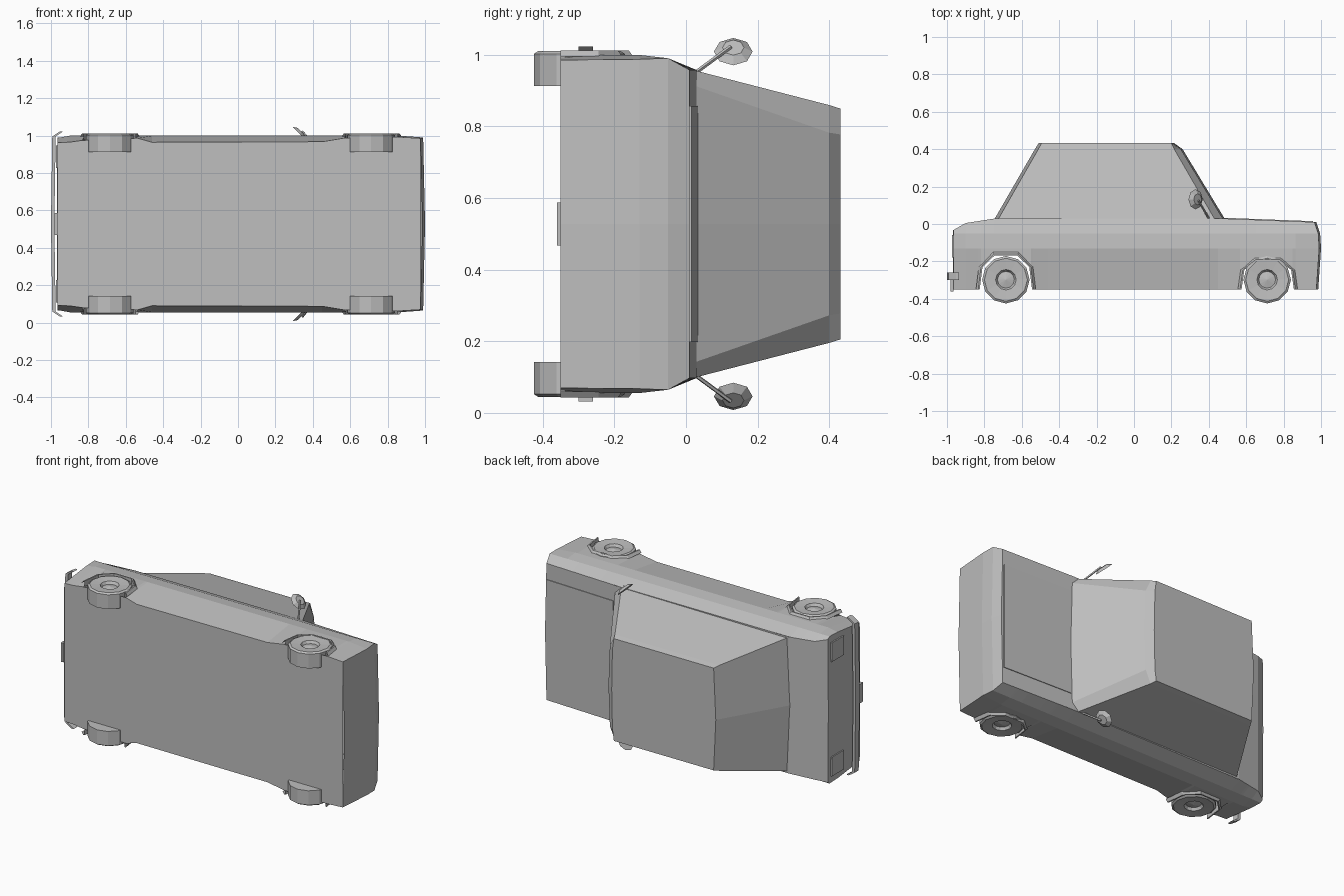
import bpy, bmesh, math
from mathutils import Vector, Matrix

old = bpy.data.objects.get("Cube")
if old:
    bpy.data.objects.remove(old)

# The car lies on its side: x is its length, y its height, z its width
MID = 0.5275

grey = bpy.data.materials.new("plain_grey")
grey.use_nodes = True
COLOUR = (0.52, 0.52, 0.52, 1)
grey.diffuse_color = COLOUR
grey.node_tree.nodes["Principled BSDF"].inputs["Base Color"].default_value = COLOUR


def finish(name, bm, merge=True):
    if merge:
        bmesh.ops.remove_doubles(bm, verts=bm.verts, dist=0.0005)
    bmesh.ops.recalc_face_normals(bm, faces=bm.faces)
    mesh = bpy.data.meshes.new(name)
    bm.to_mesh(mesh)
    bm.free()
    mesh.materials.append(grey)
    ob = bpy.data.objects.new(name, mesh)
    ob.location.z = MID
    bpy.context.collection.objects.link(ob)
    return ob


def strip(bm, a, b, closed=False):
    """Quads between two rows of points."""
    n = len(a)
    for i in range(n if closed else n - 1):
        j = (i + 1) % n
        bm.faces.new([bm.verts.new(p) for p in (a[i], a[j], b[j], b[i])])


def cap(bm, pts):
    bm.faces.new([bm.verts.new(p) for p in pts])


def flip(pts):
    return [(x, y, -z) for x, y, z in pts]


def box(name, lo, hi):
    bm = bmesh.new()
    lo, hi = Vector(lo), Vector(hi)
    bmesh.ops.create_cube(bm, size=1)
    for v in bm.verts:
        v.co = (lo + hi) / 2 + v.co * (hi - lo)
    return finish(name, bm)


def piecewise(x, table):
    for (x0, y0), (x1, y1) in zip(table, table[1:]):
        if x <= x1:
            return y0 + (y1 - y0) * (x - x0) / (x1 - x0)
    return table[-1][1]


# Wheel arch outline, half of it, relative to the wheel centre
ARCHES = {"rear": (-0.685, 0.0), "front": (0.715, -0.03)}


def arch(cx, drop, grow):
    half = [(-0.14 - grow, -0.35), (-0.125 - grow, -0.23 + drop * 0.5),
            (-0.06 - grow / 2, -0.168 + drop + grow)]
    full = half + [(-x, y) for x, y in reversed(half)]
    return [(cx + x, y) for x, y in full]


# Lower body: side panels hang from the belt line, open at the wheel arches
DECK = [(-0.97, -0.035), (-0.9, 0.005), (-0.74, 0.03), (0.46, 0.03), (0.965, 0.01)]
SILL = [(-0.965, 0.435), (-0.84, 0.44), (-0.82, 0.46), (-0.54, 0.46), (-0.46, 0.437),
        (0.45, 0.44), (0.57, 0.46), (0.86, 0.465), (0.975, 0.458)]
low = [(-0.965, -0.35), (-0.9, -0.35)] + arch(*ARCHES["rear"], 0.008)
low += [(-0.46, -0.35), (0.45, -0.35)] + arch(*ARCHES["front"], 0.008) + [(0.975, -0.35)]

sill, bulge, shoulder, belt = [], [], [], []
for i, (x, y) in enumerate(low):
    nose = i == len(low) - 1
    tail = i == 0
    width = piecewise(x, SILL) if y < -0.3 else 0.472
    sill.append((x, y, width))
    bulge.append((x + 0.015 * nose, -0.13, 0.46 if nose or tail else 0.472))
    shoulder.append((x + 0.01 * nose, -0.05, 0.463))
    belt.append((x - 0.01 * nose, piecewise(x, DECK), 0.43 + 0.02 * tail))

bm = bmesh.new()
rows = [sill, bulge, shoulder, belt]
for a, b in zip(rows, rows[1:]):
    strip(bm, a, b)
    strip(bm, flip(a), flip(b))
# deck, split where the cabin begins and ends so the boot and bonnet slope
top = [belt[0], (-0.9, 0.005, 0.435), (-0.74, 0.03, 0.43), (0.46, 0.03, 0.43), belt[-1]]
strip(bm, top, flip(top))
# slightly bowed nose and tail
for end, bow in ((0, -0.004), (-1, 0.01)):
    side = [r[end] for r in rows]
    middle = [(x + bow, y, 0) for x, y, z in side]
    strip(bm, side, middle)
    strip(bm, middle, flip(side))
    cap(bm, [side[-1], middle[-1], flip(side)[-1]])
finish("lower_body", bm)

# Floor
bm = bmesh.new()
edge = [p for p in sill if p[1] < -0.34]
strip(bm, edge, flip(edge))
finish("floor", bm)

# Cabin: bowed windscreen, folded rear window, flat sides
half_rings = [
    (0.028, [(0.485, 0), (0.475, 0.385), (0.43, 0.428), (-0.725, 0.42), (-0.745, 0)]),
    (0.40, [(0.26, 0), (0.25, 0.255), (0.215, 0.332), (-0.512, 0.332), (-0.53, 0)]),
    (0.432, [(0.215, 0), (0.21, 0.25), (0.20, 0.322), (-0.495, 0.322), (-0.51, 0)]),
]
bm = bmesh.new()
rings = []
for y, pts in half_rings:
    ring = [(x, y, z) for x, z in pts]
    rings.append(ring + flip(ring[-2:0:-1]))
for a, b in zip(rings, rings[1:]):
    strip(bm, a, b, closed=True)
cap(bm, rings[-1])
finish("cabin", bm)

# Bonnet lid, a thin raised panel
bm = bmesh.new()
lid = [(0.485, 0.033, 0.33), (0.958, 0.015, 0.33)]
lid += flip(reversed(lid))
cap(bm, lid)
strip(bm, lid, [(x, y - 0.012, z) for x, y, z in lid], closed=True)
finish("bonnet_lid", bm)

# Wheel arch flares
for place, (cx, drop) in ARCHES.items():
    for side, s in (("left", -1), ("right", 1)):
        outer = [(x, y, 0.468 * s) for x, y in arch(cx, drop, 0.02)]
        lip = [(x, y, 0.485 * s) for x, y in arch(cx, drop, 0.008)]
        inner = [(x, y, 0.485 * s) for x, y in arch(cx, drop, 0)]
        back = [(x, y, 0.45 * s) for x, y in arch(cx, drop, 0)]
        bm = bmesh.new()
        for a, b in ((outer, lip), (lip, inner), (inner, back)):
            strip(bm, a, b)
        finish(f"{place}_{side}_arch", bm)

# Wheels: twelve-sided, with a dished hub
TYRE = [(0, 0.385), (0.127, 0.385), (0.127, 0.475), (0.115, 0.483),
        (0.055, 0.478), (0.045, 0.462), (0, 0.472)]
SIDES = 12
for place, cx in (("rear", -0.685), ("front", 0.712)):
    for side, s in (("left", -1), ("right", 1)):
        bm = bmesh.new()
        spokes = []
        for k in range(SIDES):
            a = math.tau * k / SIDES
            spokes.append([(cx + r * math.cos(a), -0.298 + r * math.sin(a), w * s)
                           for r, w in TYRE])
        for k in range(SIDES):
            strip(bm, spokes[k - 1], spokes[k])
        bmesh.ops.remove_doubles(bm, verts=bm.verts, dist=0.0005)
        bmesh.ops.dissolve_degenerate(bm, edges=bm.edges, dist=0.0001)
        finish(f"{place}_{side}_wheel", bm)

# Rear bumper with flared ends
path = [(-0.945, 0.495), (-0.985, 0.468), (-0.992, 0)]
path += [(x, -z) for x, z in path[1::-1]]
bm = bmesh.new()
loops = [[(x + dx, y, z) for x, z in path]
         for dx, y in ((-0.008, -0.3), (-0.008, -0.26), (0.01, -0.26), (0.01, -0.3))]
for k in range(4):
    strip(bm, loops[k - 1], loops[k])
for end in (0, -1):
    cap(bm, [l[end] for l in loops])
finish("rear_bumper", bm)
box("number_plate", (-0.982, -0.36, -0.06), (-0.966, -0.3, 0.06))

# Tail lamps and door mirrors on both sides
for side, s in (("left", -1), ("right", 1)):
    box(f"{side}_tail_lamp", (-0.974, -0.18, min(0.3 * s, 0.42 * s)),
        (-0.966, -0.06, max(0.3 * s, 0.42 * s)))

    bm = bmesh.new()
    turn = Vector((1, 0, s)).to_track_quat("Z", "Y").to_matrix().to_4x4()
    place = Matrix.Translation((0.335, 0.132, 0.487 * s)) @ turn
    bmesh.ops.create_cone(bm, cap_ends=True, segments=8, radius1=0.054,
                          radius2=0.03, depth=0.016, matrix=place)
    finish(f"{side}_mirror", bm)

    bm = bmesh.new()
    a, b = Vector((0.4, 0.03, 0.425 * s)), Vector((0.345, 0.125, 0.495 * s))
    turn = (b - a).to_track_quat("Z", "Y").to_matrix().to_4x4()
    bmesh.ops.create_cone(bm, cap_ends=True, segments=5, radius1=0.006, radius2=0.006,
                          depth=(b - a).length,
                          matrix=Matrix.Translation((a + b) / 2) @ turn)
    finish(f"{side}_mirror_stalk", bm)
